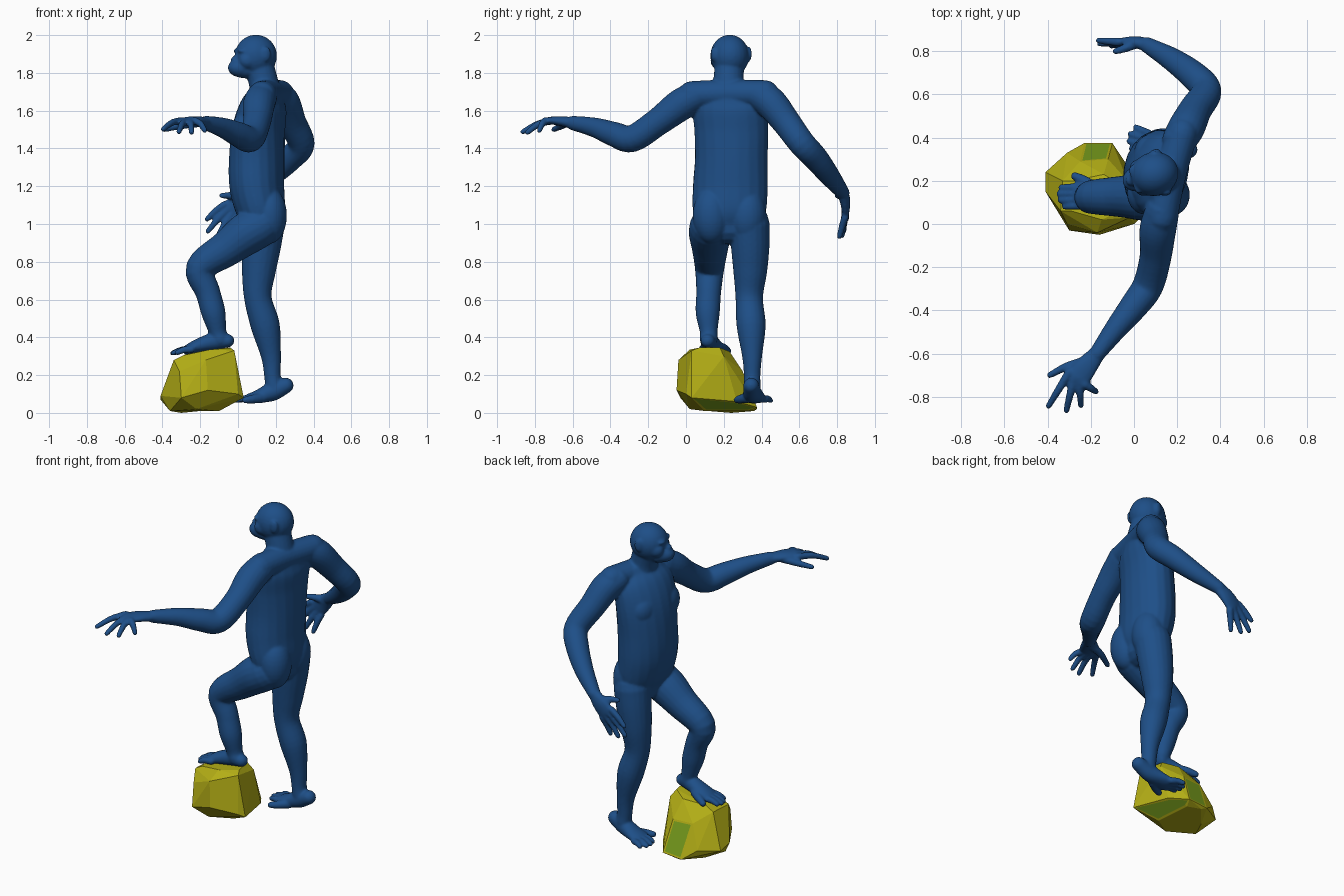
import bpy, bmesh, math
from mathutils import Vector, Matrix

SEG = 20


def material(name, rgb):
    m = bpy.data.materials.new(name)
    m.diffuse_color = (*rgb, 1)
    return m


blue = material("dark blue", (0.013, 0.078, 0.245))
olive = material("olive yellow", (0.46, 0.43, 0.008))
green = material("moss green", (0.19, 0.34, 0.012))


def finish(bm, name, mats):
    bmesh.ops.recalc_face_normals(bm, faces=bm.faces)
    me = bpy.data.meshes.new(name)
    bm.to_mesh(me)
    bm.free()
    for m in mats:
        me.materials.append(m)
    ob = bpy.data.objects.new(name, me)
    bpy.context.collection.objects.link(ob)
    return ob


def spline(pts, n=5):
    """Catmull-Rom through (x, y, z, half width, half depth)."""
    P = [Vector(p if len(p) == 5 else (*p, p[3])) for p in pts]
    P = [2 * P[0] - P[1]] + P + [2 * P[-1] - P[-2]]
    out = []
    for a, b, c, d in zip(P, P[1:], P[2:], P[3:]):
        for i in range(n):
            t = i / n
            out.append(0.5 * (2 * b + (c - a) * t + (2 * a - 5 * b + 4 * c - d) * t * t
                              + (3 * b - a - 3 * c + d) * t ** 3))
    return out + [P[-2]]


def tube(bm, pts, ref, ref_end=None):
    """Closed limb with elliptical sections and rounded ends."""
    S = spline(pts)
    ref, ref_end = Vector(ref), Vector(ref_end or ref)
    last = len(S) - 1
    rings = []

    def ring(k, push, scale):
        p = Vector(S[k][:3])
        t = (Vector(S[min(k + 1, last)][:3]) - Vector(S[max(k - 1, 0)][:3])).normalized()
        r = ref.lerp(ref_end, k / last)
        u = (r - t * r.dot(t)).normalized()
        v = t.cross(u)
        w, d = S[k][3], S[k][4]
        p = p + t * push * min(w, d)
        rings.append([bm.verts.new(p + (u * w * math.cos(a) + v * d * math.sin(a)) * scale)
                      for a in (2 * math.pi * i / SEG for i in range(SEG))])

    caps = [math.radians(a) for a in (25, 50, 75)]
    for a in reversed(caps):
        ring(0, -math.sin(a), math.cos(a))
    for k in range(last + 1):
        ring(k, 0, 1)
    for a in caps:
        ring(last, math.sin(a), math.cos(a))
    for A, B in zip(rings, rings[1:]):
        for i in range(SEG):
            j = (i + 1) % SEG
            bm.faces.new((A[i], A[j], B[j], B[i]))
    bm.faces.new(rings[0])
    bm.faces.new(rings[-1])


def blob(bm, c, r, turn=0.0, origin=(0, 0, 0)):
    """Ellipsoid placed in a frame turned about z."""
    m = (Matrix.Translation(origin) @ Matrix.Rotation(turn, 4, 'Z')
         @ Matrix.Translation(c) @ Matrix.Diagonal((*r, 1)))
    bmesh.ops.create_uvsphere(bm, u_segments=24, v_segments=16, radius=1, matrix=m)


def digits(bm, root, side, tips, r, spread, arch=0.012):
    """Row of fingers or toes fanning from a knuckle line."""
    root, side = Vector(root), Vector(side).normalized()
    for i, tip in enumerate(tips):
        a = root + side * spread * (i / (len(tips) - 1) * 2 - 1)
        b = Vector(tip)
        mid = a.lerp(b, 0.5) + Vector((0, 0, arch))
        b = b + (a - b).normalized() * r * 0.5
        tube(bm, [(*a, r * 1.2), (*mid, r * 1.05), (*b, r * 0.85)], (0.3, 0.55, 0.8))


bm = bmesh.new()

# torso, twisted between hips and shoulders, with neck
tube(bm, [(0.125, 0.23, 0.99, 0.17, 0.10), (0.12, 0.23, 1.07, 0.195, 0.13),
          (0.10, 0.235, 1.2, 0.20, 0.145), (0.10, 0.24, 1.35, 0.195, 0.146),
          (0.11, 0.24, 1.5, 0.20, 0.137), (0.135, 0.23, 1.62, 0.20, 0.118),
          (0.155, 0.225, 1.69, 0.165, 0.085)], (0.05, 1, 0), (0.3, 0.95, 0))
tube(bm, [(0.15, 0.225, 1.66, 0.10, 0.085), (0.135, 0.225, 1.75, 0.082, 0.078),
          (0.11, 0.23, 1.84, 0.078, 0.08)], (0.3, 0.95, 0))
tube(bm, [(0.13, 0.03, 1.685, 0.072), (0.165, 0.22, 1.69, 0.075),
          (0.225, 0.42, 1.69, 0.072)], (0, 0, 1))

# chest and buttocks
for c in ((0.045, 0.145, 1.5), (0.075, 0.315, 1.5)):
    blob(bm, c, (0.078, 0.1, 0.1))
for c in ((0.165, 0.135, 1.045), (0.165, 0.325, 1.045)):
    blob(bm, c, (0.094, 0.1, 0.15))

# head: skull, brow, muzzle, jaw, nose, cheeks, ears
H = dict(turn=0.27, origin=(0.09, 0.23, 1.885))
blob(bm, (0.005, 0, 0.005), (0.112, 0.102, 0.112), **H)
blob(bm, (-0.07, 0, -0.058), (0.078, 0.06, 0.052), **H)
blob(bm, (-0.05, 0, -0.072), (0.075, 0.058, 0.042), **H)
blob(bm, (-0.112, 0, -0.015), (0.02, 0.024, 0.018), **H)
blob(bm, (-0.06, 0, 0.0), (0.05, 0.06, 0.05), **H)
for s in (-1, 1):
    blob(bm, (-0.084, s * 0.034, 0.032), (0.022, 0.036, 0.014), **H)
    blob(bm, (-0.05, s * 0.05, -0.02), (0.05, 0.038, 0.045), **H)
    blob(bm, (0.035, s * 0.098, 0.015), (0.025, 0.013, 0.04), **H)

# left arm, held out
tube(bm, [(0.13, 0.06, 1.68, 0.08), (0.11, -0.03, 1.63, 0.085), (0.10, -0.15, 1.54, 0.074),
          (0.065, -0.285, 1.452, 0.072), (0.0, -0.38, 1.475, 0.066), (-0.08, -0.48, 1.51, 0.053),
          (-0.17, -0.60, 1.535, 0.038)], (0, 0, 1))
tube(bm, [(-0.17, -0.60, 1.535, 0.038, 0.03), (-0.22, -0.66, 1.545, 0.052, 0.026),
          (-0.26, -0.715, 1.548, 0.057, 0.02)], (0.8, -0.6, 0))
digits(bm, (-0.265, -0.715, 1.547), (0.8, -0.6, 0),
       [(-0.40, -0.85, 1.50), (-0.315, -0.872, 1.485), (-0.245, -0.848, 1.48),
        (-0.17, -0.78, 1.49)], 0.017, 0.045)
tube(bm, [(-0.22, -0.635, 1.535, 0.024), (-0.31, -0.66, 1.52, 0.02),
          (-0.39, -0.70, 1.50, 0.015)], (0, 0, 1))

# right arm, hanging and bent
tube(bm, [(0.21, 0.39, 1.68, 0.08), (0.245, 0.45, 1.64, 0.085), (0.285, 0.53, 1.54, 0.076),
          (0.335, 0.615, 1.425, 0.071), (0.28, 0.685, 1.35, 0.067), (0.18, 0.76, 1.255, 0.055),
          (0.06, 0.83, 1.165, 0.037)], (1, 1, 0))
tube(bm, [(0.06, 0.83, 1.165, 0.037, 0.032), (0.01, 0.843, 1.12, 0.052, 0.027),
          (-0.035, 0.845, 1.075, 0.057, 0.021)], (0.7, 0, -0.7))
digits(bm, (-0.04, 0.843, 1.07), (0.7, 0, -0.7),
       [(-0.17, 0.85, 1.02), (-0.165, 0.835, 0.955), (-0.11, 0.825, 0.93),
        (-0.045, 0.81, 0.925)], 0.017, 0.045, 0.006)
tube(bm, [(0.005, 0.835, 1.14, 0.024), (-0.04, 0.815, 1.15, 0.02),
          (-0.085, 0.80, 1.15, 0.015)], (0, 1, 0))

# right leg, standing
tube(bm, [(0.14, 0.335, 1.0, 0.108), (0.125, 0.34, 0.88, 0.102), (0.11, 0.34, 0.75, 0.09),
          (0.105, 0.335, 0.61, 0.073), (0.145, 0.345, 0.46, 0.077), (0.175, 0.35, 0.3, 0.053),
          (0.182, 0.35, 0.2, 0.044), (0.19, 0.35, 0.14, 0.046)], (0, 1, 0))
tube(bm, [(0.253, 0.345, 0.145, 0.042, 0.042), (0.18, 0.35, 0.112, 0.048, 0.05),
          (0.10, 0.36, 0.085, 0.06, 0.034), (0.065, 0.365, 0.077, 0.062, 0.028)], (0, 1, 0))
digits(bm, (0.065, 0.375, 0.072), (0.1, 1, 0),
       [(-0.02, 0.35, 0.065), (-0.03, 0.385, 0.065), (-0.025, 0.42, 0.065),
        (0.0, 0.452, 0.065)], 0.017, 0.042, 0.006)
tube(bm, [(0.13, 0.325, 0.08, 0.028), (0.08, 0.29, 0.073, 0.024),
          (0.04, 0.27, 0.068, 0.019)], (0, 0, 1))

# left leg, raised on the boulder
tube(bm, [(0.11, 0.13, 0.985, 0.112), (0.04, 0.127, 0.945, 0.112), (-0.06, 0.127, 0.87, 0.096),
          (-0.2, 0.125, 0.765, 0.078), (-0.16, 0.12, 0.64, 0.066),
          (-0.13, 0.115, 0.53, 0.064), (-0.108, 0.12, 0.43, 0.047),
          (-0.095, 0.12, 0.39, 0.048)], (0, 1, 0))
tube(bm, [(-0.055, 0.115, 0.382, 0.038, 0.036), (-0.13, 0.125, 0.378, 0.046, 0.046),
          (-0.21, 0.135, 0.356, 0.058, 0.037), (-0.255, 0.135, 0.341, 0.06, 0.028)], (0, 1, 0))
digits(bm, (-0.25, 0.128, 0.337), (0.1, -1, 0),
       [(-0.345, 0.17, 0.317), (-0.355, 0.14, 0.315), (-0.35, 0.11, 0.315),
        (-0.33, 0.08, 0.317)], 0.017, 0.042, 0.006)
tube(bm, [(-0.18, 0.165, 0.352, 0.028), (-0.23, 0.20, 0.342, 0.024),
          (-0.275, 0.222, 0.327, 0.019)], (0, 0, 1))

# fuse all parts into one smooth skin
body = finish(bm, "ape_body", [blue])
fuse = body.modifiers.new("fuse", 'REMESH')
fuse.mode = 'VOXEL'
fuse.voxel_size = 0.007
fuse.use_smooth_shade = True
soft = body.modifiers.new("soften", 'SMOOTH')
soft.factor = 0.5
soft.iterations = 7

# boulder: faceted hull, rings from bottom to top
corners = [
    (-0.36, 0.12, 0.01), (-0.3, 0.24, 0.0), (-0.22, 0.02, 0.02), (-0.1, 0.1, 0.01),
    (-0.12, 0.33, 0.01), (-0.2, 0.36, 0.01),
    (-0.41, 0.15, 0.09), (-0.41, 0.24, 0.07), (-0.3, -0.03, 0.08), (-0.16, -0.05, 0.12),
    (0.0, 0.0, 0.1), (0.03, 0.03, 0.08), (-0.03, 0.27, 0.06), (-0.1, 0.375, 0.03),
    (-0.23, 0.375, 0.02), (-0.31, 0.33, 0.08),
    (-0.34, 0.06, 0.28), (-0.33, 0.2, 0.28), (-0.31, 0.0, 0.22), (-0.17, -0.04, 0.28),
    (-0.02, 0.03, 0.33), (-0.03, 0.2, 0.3), (-0.12, 0.3, 0.22), (-0.25, 0.29, 0.22),
    (-0.29, 0.06, 0.305), (-0.28, 0.2, 0.31), (-0.15, 0.02, 0.335), (-0.04, 0.07, 0.345),
    (-0.06, 0.18, 0.345), (-0.14, 0.23, 0.325)]
bm = bmesh.new()
for c in corners:
    bm.verts.new(c)
hull = bmesh.ops.convex_hull(bm, input=bm.verts)
loose = {v for v in hull["geom_interior"] + hull["geom_unused"] if isinstance(v, bmesh.types.BMVert)}
bmesh.ops.delete(bm, geom=list(loose), context='VERTS')
bmesh.ops.dissolve_limit(bm, angle_limit=math.radians(9), verts=bm.verts, edges=bm.edges)
bmesh.ops.recalc_face_normals(bm, faces=bm.faces)
# mossy patches inset in a back facet and in the sloping underside
for way in (Vector((0, 0.9, 0.43)), Vector((0.5, 0.1, -0.85))):
    patch = max(bm.faces, key=lambda f: f.normal.dot(way))
    bmesh.ops.inset_individual(bm, faces=[patch], thickness=0.015)
    patch.material_index = 1
finish(bm, "boulder", [olive, green])
